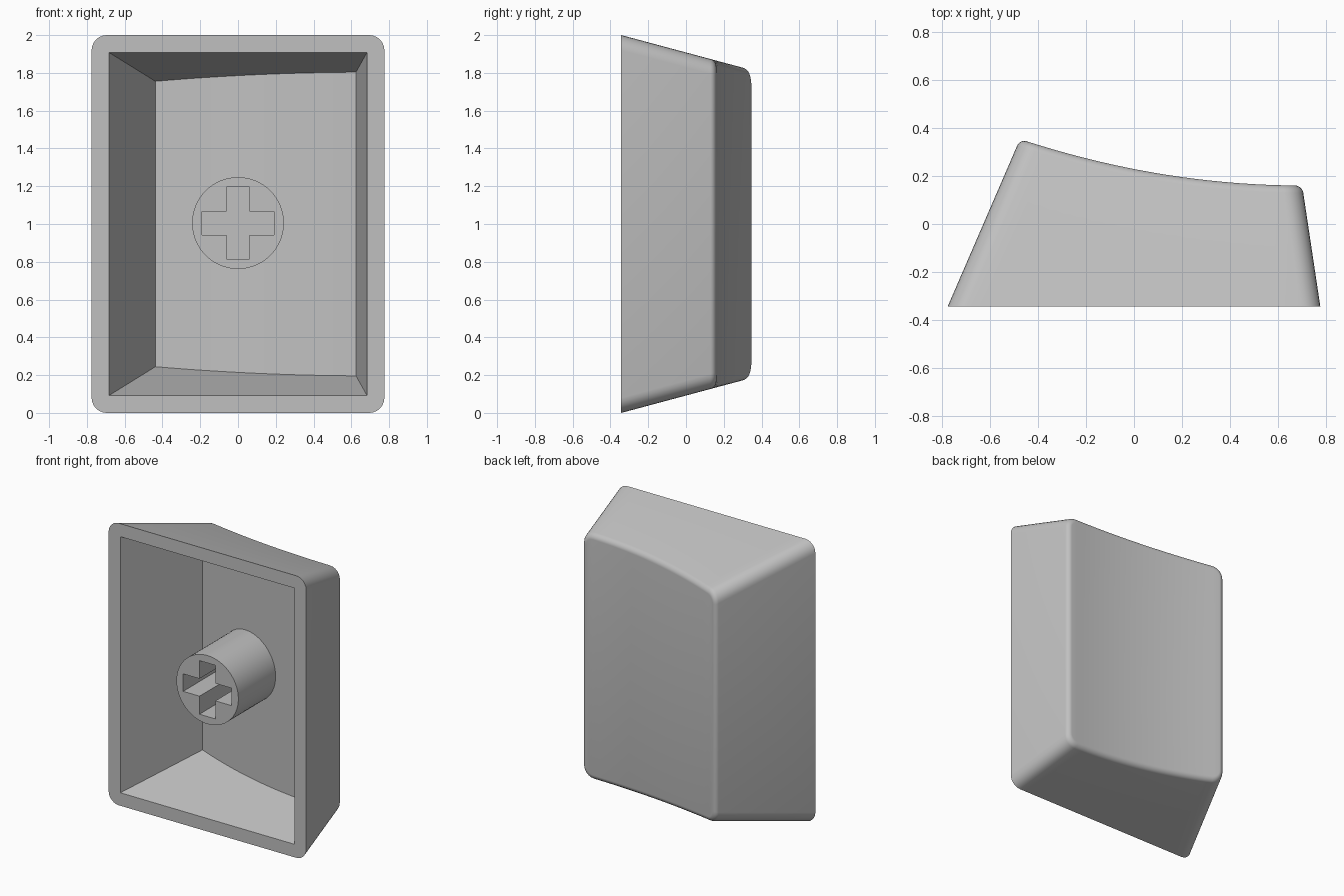
import bpy, bmesh, math

cube = bpy.data.objects.get("Cube")
if cube:
    bpy.data.objects.remove(cube, do_unlink=True)

FRONT = -0.343      # plane of the open rim
WALL = 0.092        # rim width
THICK = 0.115       # thickness of the dished face
CORNER, RIM = 0.08, 0.03
ARC, STRIPS = 6, 18

grey = bpy.data.materials.new("plain_grey")
grey.use_nodes = True
grey.diffuse_color = (0.53, 0.53, 0.53, 1)
grey.node_tree.nodes["Principled BSDF"].inputs["Base Color"].default_value = (0.53, 0.53, 0.53, 1)


def dish(x):
    """Depth of the concave back face."""
    return 0.16 + 0.14 * (x - 0.7) ** 2


def ring_point(part, t, sign, inset, radius, depth):
    """One point of a rounded outline on the tapered walls."""
    y = FRONT if depth is None else 0.2
    for _ in range(12):
        rise = y - FRONT
        left = -0.775 + 0.432 * rise + inset
        right = 0.775 - 0.15 * rise - inset
        half = 1 - 0.268 * rise - inset
        if part == "left":
            x = left + radius * (1 - math.cos(t))
            half -= radius * (1 - math.sin(t))
        elif part == "right":
            x = right - radius * (1 - math.cos(t))
            half -= radius * (1 - math.sin(t))
        else:
            x = left + radius + t * (right - left - 2 * radius)
        if depth is not None:
            y = dish(x) - depth
    return x, y, 1 + sign * half


def make_ring(bm, inset, radius, depth):
    quarter = [i / ARC * math.pi / 2 for i in range(ARC + 1)]
    chain = [("left", a) for a in quarter]
    chain += [("middle", i / STRIPS) for i in range(1, STRIPS)]
    chain += [("right", a) for a in reversed(quarter)]
    top = [bm.verts.new(ring_point(p, t, 1, inset, radius, depth)) for p, t in chain]
    low = [bm.verts.new(ring_point(p, t, -1, inset, radius, depth)) for p, t in chain]
    return top, low


def finish(bm, name):
    bmesh.ops.recalc_face_normals(bm, faces=bm.faces[:])
    mesh = bpy.data.meshes.new(name)
    bm.to_mesh(mesh)
    bm.free()
    mesh.materials.append(grey)
    obj = bpy.data.objects.new(name, mesh)
    bpy.context.collection.objects.link(obj)
    bpy.ops.object.select_all(action="DESELECT")
    bpy.context.view_layer.objects.active = obj
    obj.select_set(True)
    bpy.ops.object.shade_smooth_by_angle(angle=math.radians(30))
    return obj


# Hollow tapered shell: cavity floor, cavity mouth, outer mouth, rounded back rim
bm = bmesh.new()
rings = [make_ring(bm, WALL, 0, THICK),
         make_ring(bm, WALL, 0, None),
         make_ring(bm, 0, CORNER, None)]
for i in range(ARC + 1):
    b = i / ARC * math.pi / 2
    inset = RIM * (1 - math.cos(b))
    rings.append(make_ring(bm, inset, CORNER - inset, RIM * (1 - math.sin(b))))
for (top_a, low_a), (top_b, low_b) in zip(rings, rings[1:]):
    a, b = top_a + low_a[::-1], top_b + low_b[::-1]
    for i in range(len(a)):
        j = (i + 1) % len(a)
        bm.faces.new((a[i], a[j], b[j], b[i]))
for top, low in (rings[0], rings[-1]):
    for i in range(len(top) - 1):
        bm.faces.new((top[i], top[i + 1], low[i + 1], low[i]))
bmesh.ops.remove_doubles(bm, verts=bm.verts[:], dist=0.0002)
bmesh.ops.dissolve_degenerate(bm, edges=bm.edges[:], dist=0.0001)
finish(bm, "cap_shell")

# Round stem with a cross-shaped socket
bm = bmesh.new()
SIDES, RADIUS, SLOT_END = 64, 0.243, 0.06
ARM, SLIM = 0.19, 0.062


def loop(points):
    verts = [bm.verts.new(p) for p in points]
    edges = [bm.edges.new((v, verts[(i + 1) % len(verts)])) for i, v in enumerate(verts)]
    return verts, edges


def walls(a, b):
    for i in range(len(a)):
        j = (i + 1) % len(a)
        bm.faces.new((a[i], a[j], b[j], b[i]))


circle = [(RADIUS * math.cos(i * math.tau / SIDES), RADIUS * math.sin(i * math.tau / SIDES))
          for i in range(SIDES)]
cross = []
for q in range(4):
    c, s = round(math.cos(q * math.pi / 2)), round(math.sin(q * math.pi / 2))
    for u, v in ((ARM, -SLIM), (ARM, SLIM), (SLIM, SLIM)):
        cross.append((u * c - v * s, u * s + v * c))

disc, disc_edges = loop([(x, FRONT, 1.005 + z) for x, z in circle])
mouth, mouth_edges = loop([(x, FRONT, 1.005 + z) for x, z in cross])
root, _ = loop([(x, dish(x) - THICK + 0.02, 1.005 + z) for x, z in circle])
end, _ = loop([(x, SLOT_END, 1.005 + z) for x, z in cross])
bmesh.ops.triangle_fill(bm, edges=disc_edges + mouth_edges, use_beauty=True, normal=(0, -1, 0))
walls(disc, root)
walls(mouth, end)
bm.faces.new(end)
bm.faces.new(root)
finish(bm, "stem")
